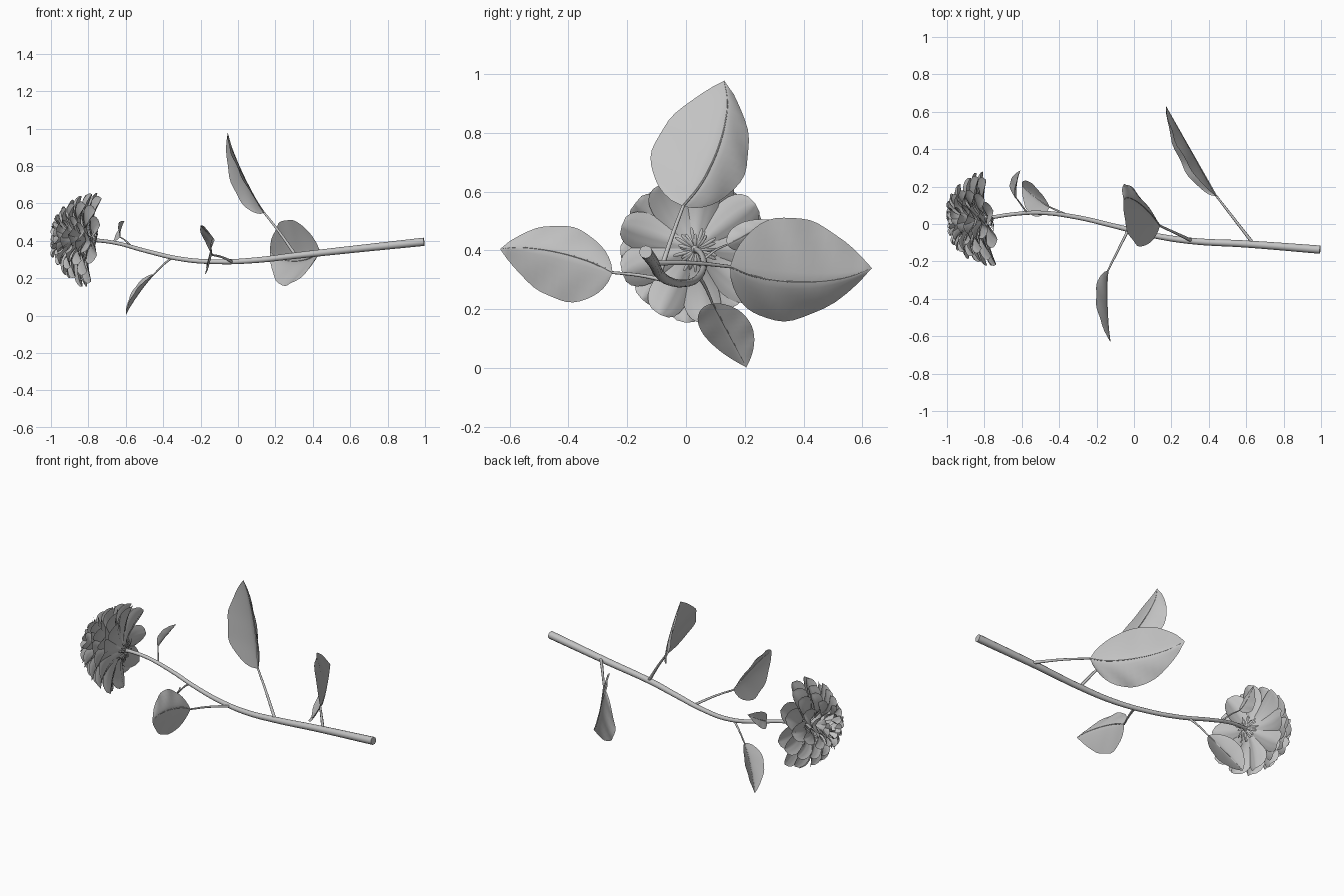
import bpy, bmesh, math, random
from mathutils import Vector as V

if "Cube" in bpy.data.objects:
    bpy.data.objects.remove(bpy.data.objects["Cube"])

random.seed(4)
grey = bpy.data.materials.new("plain_grey")
grey.diffuse_color = (0.55, 0.55, 0.55, 1)
grey.use_nodes = True
grey.node_tree.nodes["Principled BSDF"].inputs["Base Color"].default_value = grey.diffuse_color


def finish(ob, angle=50):
    """Assign the colour and smooth the surface."""
    ob.data.materials.clear()
    ob.data.materials.append(grey)
    bpy.ops.object.select_all(action='DESELECT')
    ob.select_set(True)
    bpy.context.view_layer.objects.active = ob
    bpy.ops.object.shade_smooth_by_angle(angle=math.radians(angle))


def tube(name, pts, radii, sides=2):
    """Tapered round tube along a smooth path."""
    cu = bpy.data.curves.new(name, 'CURVE')
    cu.dimensions = '3D'
    cu.bevel_depth = 1.0
    cu.bevel_resolution = sides
    cu.resolution_u = 8
    cu.use_fill_caps = True
    sp = cu.splines.new('BEZIER')
    sp.bezier_points.add(len(pts) - 1)
    for bp, p, r in zip(sp.bezier_points, pts, radii):
        bp.co = p
        bp.radius = r
        bp.handle_left_type = bp.handle_right_type = 'AUTO'
    ob = bpy.data.objects.new(name, cu)
    bpy.context.collection.objects.link(ob)
    bpy.ops.object.select_all(action='DESELECT')
    ob.select_set(True)
    bpy.context.view_layer.objects.active = ob
    bpy.ops.object.convert(target='MESH')
    finish(bpy.context.view_layer.objects.active)


def sheet(bm, func, nt, ns):
    """Grid surface from func(t, s), t in 0..1 and s in -1..1."""
    grid = [[bm.verts.new(func(i / nt, 2 * j / ns - 1)) for j in range(ns + 1)]
            for i in range(nt + 1)]
    for i in range(nt):
        for j in range(ns):
            bm.faces.new((grid[i][j], grid[i + 1][j], grid[i + 1][j + 1], grid[i][j + 1]))


def mesh_object(name, bm):
    bmesh.ops.remove_doubles(bm, verts=bm.verts, dist=1e-5)
    me = bpy.data.meshes.new(name)
    bm.to_mesh(me)
    bm.free()
    ob = bpy.data.objects.new(name, me)
    bpy.context.collection.objects.link(ob)
    finish(ob, 70)


# Main stem
tube("main_stem",
     [(0.995, -0.137, 0.395), (0.6, -0.107, 0.353), (0.3, -0.09, 0.32), (0.1, -0.06, 0.297),
      (-0.1, -0.012, 0.288), (-0.3, 0.035, 0.302), (-0.5, 0.06, 0.348),
      (-0.65, 0.052, 0.388), (-0.79, 0.03, 0.407)],
     [0.022, 0.019, 0.017, 0.015, 0.013, 0.012, 0.011, 0.01, 0.01], 4)


def leaf(name, root, base, tip, width, bow, fold, r):
    """Stalk, folded blade and midrib; width is half the blade, fold moves the edges."""
    root, base, tip, width, bow, fold = map(V, (root, base, tip, width, bow, fold))

    def mid(t):
        return base.lerp(tip, t) + bow * (4 * t * (1 - t)) ** 0.8

    def blade(k, s):
        t = k ** 1.4
        w = t ** 0.6 * (1 - t) ** 0.95 / 0.354
        ripple = fold * 0.07 * math.sin(19 * t + 4 * s) * abs(s)
        return mid(t) + width * (s * w) + (fold * abs(s) ** 1.3 + ripple) * w

    bm = bmesh.new()
    sheet(bm, blade, 18, 12)
    mesh_object(name + "_blade", bm)
    tube(name + "_midrib", [mid(i / 6) for i in range(7)],
         [r * 0.6 * (1 - i / 7) for i in range(7)], 1)
    sag = root.lerp(base, 0.55) + V((0, 0, 0.006))
    tube(name + "_stalk", [root, sag, base], [r * 1.3, r, r * 0.8], 2)


leaf("upper_leaf", (0.31, -0.09, 0.32), (0.14, -0.01, 0.55), (-0.055, 0.13, 0.977),
     (-0.01, 0.15, -0.055), (-0.02, 0.055, 0), (-0.05, -0.05, 0), 0.007)
leaf("front_leaf", (-0.03, -0.03, 0.288), (-0.14, -0.25, 0.325), (-0.125, -0.632, 0.405),
     (-0.015, 0.022, 0.123), (-0.01, 0, 0.03), (-0.045, -0.01, -0.03), 0.006)
leaf("back_leaf", (0.64, -0.108, 0.358), (0.44, 0.15, 0.345), (0.17, 0.632, 0.34),
     (0, 0.028, 0.175), (0, 0, -0.05), (-0.075, 0, 0.042), 0.007)
leaf("lower_leaf", (-0.35, 0.045, 0.312), (-0.45, 0.09, 0.22), (-0.6, 0.205, 0.003),
     (0.0, 0.084, 0.012), (-0.01, 0, 0), (-0.032, 0, 0.005), 0.005)
leaf("small_leaf", (-0.57, 0.058, 0.368), (-0.63, 0.14, 0.42), (-0.608, 0.285, 0.505),
     (0.012, -0.02, 0.04), (-0.008, 0, -0.005), (-0.022, 0, 0), 0.004)

# Flower frame: origin at the back of the head, axis towards the face
origin = V((-0.778, 0.03, 0.405))
axis = V((-0.985, -0.13, 0.11)).normalized()
side = axis.cross(V((0, 0, 1))).normalized()
up = side.cross(axis)


def petal(bm, ang, base, ctrl, tip, half, cup):
    """Spoon-shaped petal; base, ctrl and tip are (radius, height along the axis)."""
    out = side * math.cos(ang) + up * math.sin(ang)
    across = axis.cross(out)
    b, c, e = V(base), V(ctrl), V(tip)

    def point(k, s):
        t = 1 - (1 - k) ** 1.5
        q = b * (1 - t) ** 2 + c * (2 * t * (1 - t)) + e * t * t
        d = ((c - b) * (1 - t) + (e - c) * t).normalized()
        w = half * (0.1 + 0.95 * t ** 0.8) * max(0, 1 - t ** 3.2) ** 0.5 * 1.28
        lift = cup * w * (s * s - 0.25 * (1 - min(1, abs(s) * 4)))
        return (origin + out * (q.x - d.y * lift) + axis * (q.y + d.x * lift)
                + across * (w * s))

    sheet(bm, point, 10, 8)


# Petal rings from back to front: count, base, control, tip, half width, cup
rings = [
    (9, (0.015, 0.00), (0.13, 0.045), (0.262, 0.0), 0.078, 0.3),
    (9, (0.015, 0.02), (0.13, 0.085), (0.255, 0.035), 0.074, 0.35),
    (9, (0.015, 0.03), (0.12, 0.125), (0.232, 0.08), 0.066, 0.4),
    (9, (0.015, 0.04), (0.10, 0.16), (0.202, 0.125), 0.058, 0.45),
    (8, (0.015, 0.05), (0.08, 0.19), (0.165, 0.165), 0.05, 0.5),
    (8, (0.015, 0.06), (0.06, 0.205), (0.12, 0.196), 0.04, 0.55),
    (6, (0.012, 0.08), (0.055, 0.20), (0.074, 0.215), 0.034, 0.7),
    (4, (0.010, 0.10), (0.045, 0.18), (0.025, 0.218), 0.028, 0.7),
]
for n, (count, b, c, e, half, cup) in enumerate(rings):
    bm = bmesh.new()
    for i in range(count):
        ang = 2 * math.pi * (i + 0.5 * (n % 2)) / count + 0.1 * n + random.uniform(-0.06, 0.06)
        k = random.uniform(0.96, 1.02)
        petal(bm, ang, b, c, (e[0] * k, e[1] + random.uniform(-0.012, 0.004)),
              half * random.uniform(0.94, 1.06), cup)
    mesh_object(f"petal_ring_{n + 1}", bm)

# Thin bracts fanning out behind the head
bm = bmesh.new()
for i in range(24):
    ang = 2 * math.pi * i / 24 + random.uniform(-0.08, 0.08)
    r = random.uniform(0.05, 0.085)
    petal(bm, ang, (0.006, -0.012), (r * 0.5, -0.025), (r, random.uniform(-0.02, 0.01)), 0.007, 0.3)
mesh_object("bracts", bm)

# Swollen base joining the stem to the head
tube("flower_base", [origin - axis * 0.025, origin - axis * 0.005, origin + axis * 0.05],
     [0.009, 0.02, 0.018], 3)
